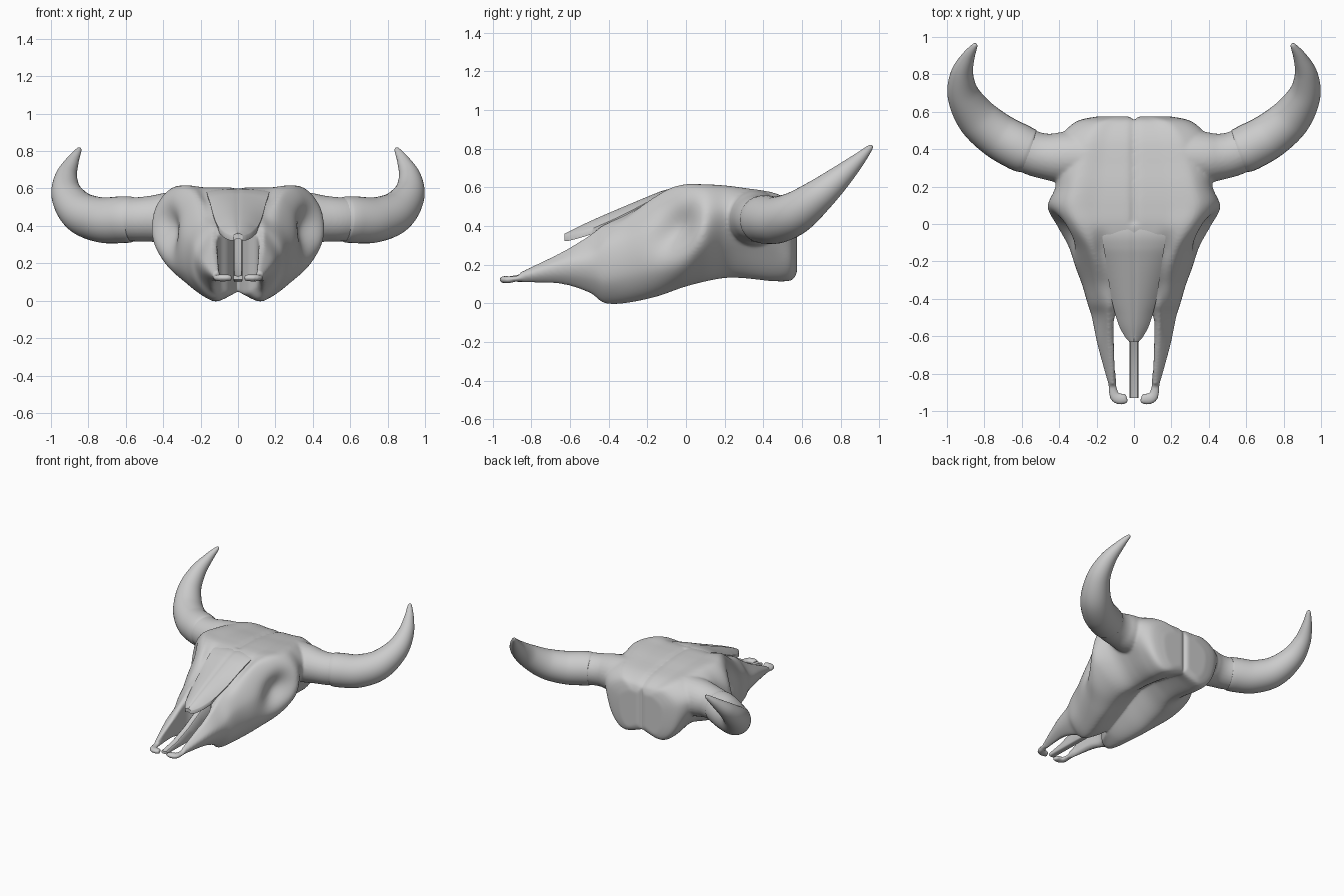
import bpy, bmesh, math
from mathutils import Vector

if "Cube" in bpy.data.objects:
    bpy.data.objects.remove(bpy.data.objects["Cube"])


def spline(pts, n):
    """Catmull-Rom through tuples of any length, n steps per span."""
    out, last = [], len(pts) - 1
    for i in range(last):
        a, b, c, d = (pts[max(i - 1, 0)], pts[i], pts[i + 1], pts[min(i + 2, last)])
        for k in range(n):
            t = k / n
            out.append([0.5 * (2 * q + (r - p) * t + (2 * p - 5 * q + 4 * r - s) * t * t
                               + (3 * q - p - 3 * r + s) * t ** 3)
                        for p, q, r, s in zip(a, b, c, d)])
    out.append(list(pts[last]))
    return out


def loft(bm, rings):
    """Skin closed rings and cap both ends."""
    vs = [[bm.verts.new(p) for p in ring] for ring in rings]
    m = len(vs[0])
    for a, b in zip(vs, vs[1:]):
        for i in range(m):
            j = (i + 1) % m
            bm.faces.new((a[i], a[j], b[j], b[i]))
    bm.faces.new(vs[0][::-1])
    bm.faces.new(vs[-1])


def tube(bm, path, steps=8, seg=28, flat=1.0):
    """Tapered tube along (x, y, z, radius) points."""
    pts = spline(path, steps)
    rings = []
    for i, p in enumerate(pts):
        t = Vector(pts[min(i + 1, len(pts) - 1)][:3]) - Vector(pts[max(i - 1, 0)][:3])
        u = t.cross(Vector((0, 0, 1))).normalized()
        v = u.cross(t).normalized()
        rings.append([Vector(p[:3]) + p[3] * (math.cos(a) * u + flat * math.sin(a) * v)
                      for a in (2 * math.pi * k / seg for k in range(seg))])
    loft(bm, rings)


def finish(bm, name, mirror=False):
    bmesh.ops.recalc_face_normals(bm, faces=bm.faces)
    me = bpy.data.meshes.new(name)
    bm.to_mesh(me)
    bm.free()
    ob = bpy.data.objects.new(name, me)
    bpy.context.collection.objects.link(ob)
    bpy.context.view_layer.objects.active = ob
    bpy.ops.object.select_all(action='DESELECT')
    ob.select_set(True)
    bpy.ops.object.shade_smooth_by_angle(angle=math.radians(50))
    if mirror:
        ob.modifiers.new("Mirror", 'MIRROR').use_clip = True
    return ob


def bump(*terms):
    """Gaussian falloff from (offset, radius) pairs."""
    return math.exp(-sum((o / r) ** 2 for o, r in terms))


def ramp(a, b, v):
    t = min(1, max(0, (v - a) / (b - a)))
    return t * t * (3 - 2 * t)


# Skull half sections: y, inner x, top x, top z, wide x, wide z,
# cheek x, cheek z, tooth row x, bottom z, palate z
sections = [
    (.575, .025, .10, .46, .19, .39, .18, .24, .12, .16, .20),
    (.545, 0, .20, .52, .31, .43, .28, .23, .17, .12, .16),
    (.45, 0, .27, .565, .40, .46, .31, .25, .18, .115, .18),
    (.30, 0, .31, .588, .42, .47, .32, .28, .17, .13, .21),
    (.20, 0, .33, .600, .42, .47, .34, .28, .17, .13, .23),
    (.09, 0, .35, .605, .46, .46, .43, .28, .20, .11, .23),
    (-.02, 0, .31, .60, .42, .42, .39, .20, .19, .08, .19),
    (-.15, 0, .23, .56, .345, .38, .33, .17, .18, .035, .12),
    (-.30, 0, .17, .48, .275, .33, .27, .14, .15, .005, .05),
    (-.42, .05, .15, .405, .24, .29, .235, .12, .13, .002, .04),
    (-.50, .105, .145, .345, .22, .24, .21, .14, .14, .055, .08),
    (-.65, .108, .14, .258, .19, .21, .185, .15, .14, .10, .12),
    (-.86, .10, .115, .16, .135, .145, .135, .13, .115, .108, .115),
]


def sculpt(x, y, z):
    # eye socket hollow, slanted in side view
    if x > .2:
        a, b = y + .055, z - .39
        g = bump((.8 * a - .6 * b, .08), (.6 * a + .8 * b, .13))
        x, y = x - .075 * g, y + .03 * g
    # trench along the nose bone, and seam down the forehead
    if z > .35:
        window = ramp(.0, -.16, y) * ramp(-.46, -.30, y)
        edge = .175 + .13 * y
        z -= .034 * window * bump((x - edge - .015, .04))
        if y > 0:
            z -= .012 * bump((x, .02))
    return x, y, z


bm = bmesh.new()
rings = []
for y, xi, xt, zt, w, zw, w2, zw2, xb, zb, zp in spline(sections, 8):
    xi = max(xi, 0)
    xi = 0 if xi < .002 else xi
    half = spline([(xi, zt), (xt * .5 + xi * .5, zt), (xt, zt), (w, zw), (w2, zw2),
                   (xb, zb), (xi, zp)], 9)
    rings.append([sculpt(max(x, xi), y, z) for x, z in half])
loft(bm, rings)
# open the mid plane so both halves merge into one solid
inner = [f for f in bm.faces if all(v.co.x < 1e-4 for v in f.verts)]
bmesh.ops.delete(bm, geom=inner, context='FACES')
# horn stalk
tube(bm, [(.24, .355, .44, .15), (.38, .355, .44, .138), (.46, .36, .438, .124),
          (.53, .375, .435, .119), (.60, .405, .435, .117)])
# rounded front tip of the upper jaw
tube(bm, [(.118, -.80, .14, .022), (.114, -.87, .128, .023), (.106, -.915, .122, .028),
          (.085, -.935, .122, .030), (.05, -.935, .122, .029), (.036, -.933, .122, .024)],
     flat=.66)
skull = finish(bm, "skull", mirror=True)
rm = skull.modifiers.new("Fuse", 'REMESH')
rm.mode = 'VOXEL'
rm.voxel_size = .009
rm.use_smooth_shade = True
sm = skull.modifiers.new("Soften", 'SMOOTH')
sm.factor, sm.iterations = .5, 9

# Nose bone plate: y, half width, centre z; its back end dips into the forehead
bm = bmesh.new()
rings = []
for y, hw, zc in spline([(.10, .175, .570), (.03, .175, .592), (-.05, .17, .598),
                         (-.12, .163, .583), (-.20, .15, .552), (-.40, .12, .468),
                         (-.53, .085, .41), (-.60, .05, .375), (-.63, .025, .360)], 8):
    drop = (.012 + .033 * ramp(0, -.40, y)) * min(1, hw / .1)
    top = []
    for k in range(-14, 15):
        s = k / 14
        top.append((hw * s, y, zc - drop * abs(s) ** 2.2 - .004 * bump((s, .1))))
    under = [(x * .97, y, z - .028) for x, y, z in reversed(top)]
    rings.append(top + under)
loft(bm, rings)
finish(bm, "nose_bone")

# Middle nasal septum, a slim tapering plate
bm = bmesh.new()
rings = []
for y, lo, hi in [(-.36, .10, .36), (-.5, .105, .29), (-.65, .108, .215),
                  (-.8, .11, .16), (-.93, .112, .136)]:
    c = .006
    rings.append([(-.024, y, lo + c), (-.018, y, lo), (.018, y, lo), (.024, y, lo + c),
                  (.024, y, hi - c), (.018, y, hi), (0, y, hi - c), (-.018, y, hi),
                  (-.024, y, hi - c)])
loft(bm, rings)
finish(bm, "septum")

# Horns, with a slight lip where they meet the stalk
bm = bmesh.new()
tube(bm, [(.562, .388, .435, .114), (.572, .392, .435, .122), (.62, .413, .433, .125),
          (.73, .475, .432, .121), (.84, .570, .470, .110), (.912, .69, .560, .086),
          (.920, .80, .655, .061), (.888, .89, .740, .036), (.853, .95, .802, .016),
          (.846, .963, .814, .006)], steps=8, seg=32)
finish(bm, "horns", mirror=True)
